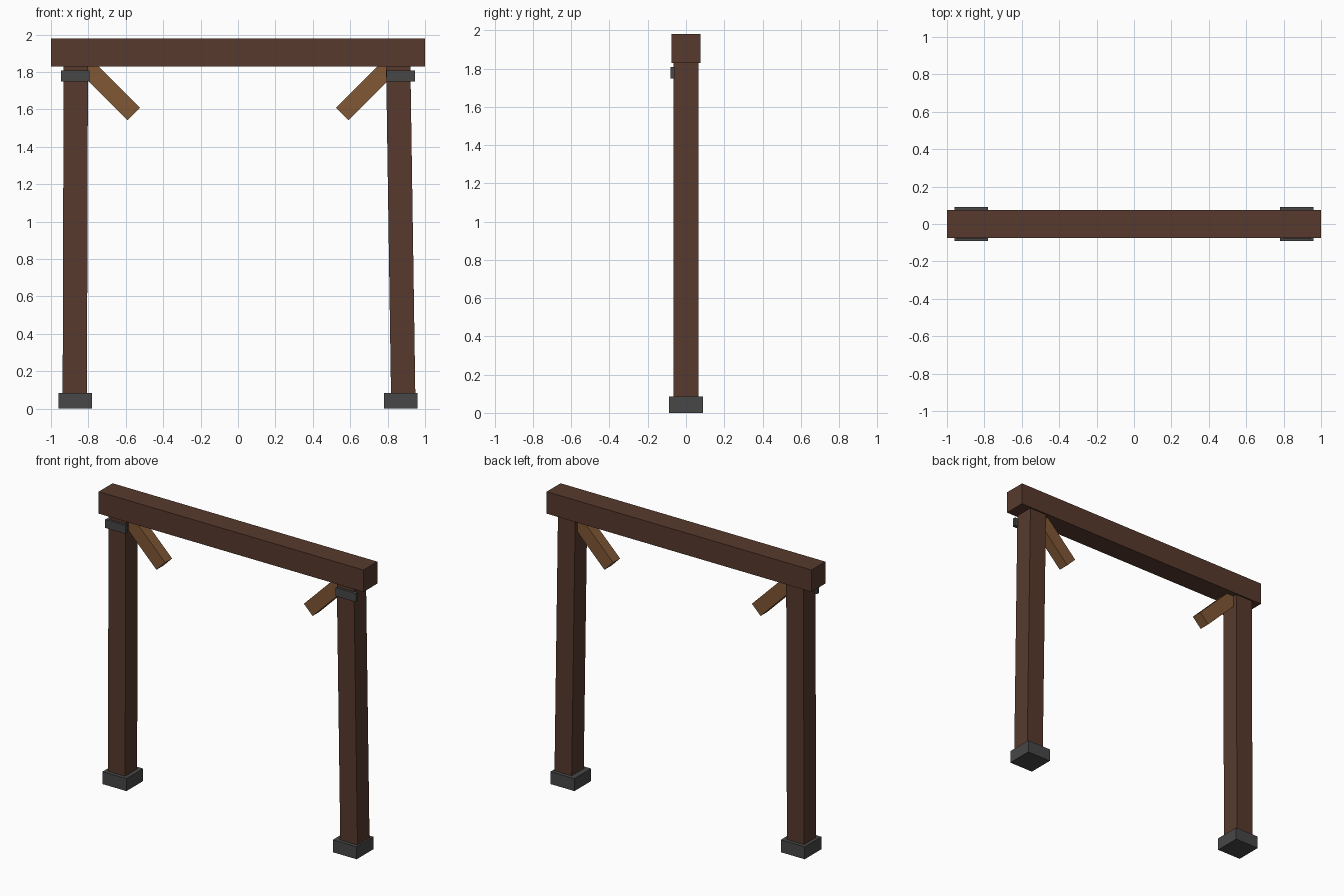
import bpy
import math
from mathutils import Matrix, Vector

default = bpy.data.objects.get("Cube")
if default:
    bpy.data.objects.remove(default, do_unlink=True)


def make_material(name, rgb):
    mat = bpy.data.materials.new(name)
    color = (*rgb, 1.0)
    mat.diffuse_color = color
    mat.use_nodes = True
    bsdf = mat.node_tree.nodes["Principled BSDF"]
    bsdf.inputs["Base Color"].default_value = color
    bsdf.inputs["Roughness"].default_value = 0.9
    return mat


dark_wood = make_material("dark wood", (0.095, 0.042, 0.026))
light_wood = make_material("light wood", (0.215, 0.095, 0.036))
iron = make_material("dark iron", (0.063, 0.063, 0.063))


def box(name, center, size, mat, tilt=0.0):
    """Box of the given size, turned about the y axis by tilt."""
    bpy.ops.mesh.primitive_cube_add(size=1)
    obj = bpy.context.object
    obj.name = obj.data.name = name
    obj.data.transform(Matrix.Diagonal((*size, 1)))
    obj.location = center
    obj.rotation_euler.y = tilt
    obj.data.materials.append(mat)
    return obj


# Top beam
box("top_beam", (0, 0, 1.905), (2, 0.15, 0.15), dark_wood)

# Each side: footing, slightly leaning post, front strap and diagonal brace
for side, name, lean in ((-1, "right", 0.003), (1, "left", -0.015)):
    x = side * 0.87
    box(name + "_footing", (x, 0, 0.0425), (0.18, 0.18, 0.085), iron)
    box(name + "_post", (x, 0, 0.95), (0.13, 0.13, 1.79), dark_wood, lean)
    box(name + "_strap", (x, -0.07, 1.778), (0.153, 0.022, 0.058), iron)

    # The brace runs down and inward from the post head
    length = 0.38
    free_end = Vector((side * 0.557, 0, 1.575))
    outward = Vector((side, 0, 1)).normalized()
    box(name + "_brace", free_end + outward * length / 2,
        (0.093, 0.075, length), light_wood, side * math.pi / 4)
